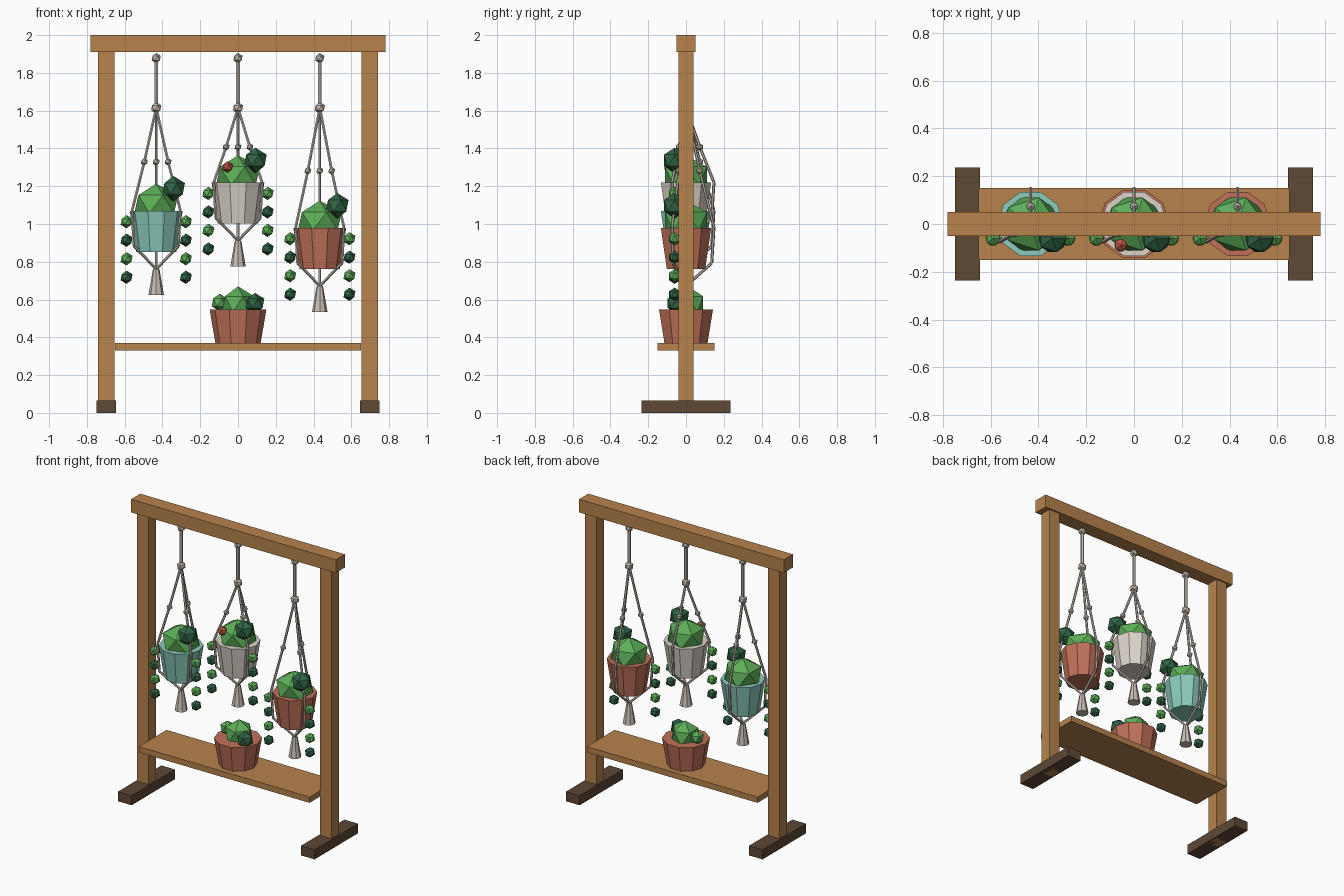
import bpy, bmesh, math
from mathutils import Vector, Matrix

if "Cube" in bpy.data.objects:
    bpy.data.objects.remove(bpy.data.objects["Cube"])


def material(name, r, g, b):
    m = bpy.data.materials.new(name)
    lin = [((c / 255 + 0.055) / 1.055) ** 2.4 for c in (r, g, b)]
    m.diffuse_color = (*lin, 1)
    m.use_nodes = True
    m.node_tree.nodes["Principled BSDF"].inputs["Base Color"].default_value = m.diffuse_color
    return m


WOOD = material("oak wood", 183, 130, 77)
DARK = material("dark wood", 94, 72, 54)
ROPE = material("rope", 200, 190, 180)
CREAM = material("cream glaze", 220, 212, 202)
TEAL = material("teal glaze", 140, 202, 188)
CLAY = material("terracotta", 192, 113, 89)
LEAF = material("light leaf", 93, 174, 88)
DEEP = material("deep leaf", 48, 100, 68)
BLOOM = material("flower red", 192, 92, 68)


def finish(bm, name, mat):
    bmesh.ops.recalc_face_normals(bm, faces=bm.faces)
    me = bpy.data.meshes.new(name)
    bm.to_mesh(me)
    bm.free()
    me.materials.append(mat)
    ob = bpy.data.objects.new(name, me)
    bpy.context.collection.objects.link(ob)
    return ob


def box(name, lo, hi, mat):
    lo, hi = Vector(lo), Vector(hi)
    bm = bmesh.new()
    bmesh.ops.create_cube(bm, size=1, matrix=Matrix.Translation((lo + hi) / 2)
                          @ Matrix.Diagonal((*(hi - lo), 1)))
    return finish(bm, name, mat)


def ball(name, pos, r, mat, squash=1):
    bm = bmesh.new()
    bmesh.ops.create_icosphere(bm, subdivisions=1, radius=r,
                               matrix=Matrix.Translation(pos) @ Matrix.Diagonal((1, 1, squash, 1)))
    return finish(bm, name, mat)


def frustum(name, x, z0, z1, r0, r1, sides, mat):
    # straight-sided tub with one corner pointing along +y
    bm = bmesh.new()
    bmesh.ops.create_cone(bm, cap_ends=True, segments=sides, radius1=r0, radius2=r1, depth=z1 - z0,
                          matrix=Matrix.Translation((x, 0, (z0 + z1) / 2)) @ Matrix.Rotation(math.pi / 2, 4, 'Z'))
    return finish(bm, name, mat)


def rope(name, pts, r):
    bm = bmesh.new()
    pts = [Vector(p) for p in pts]
    for a, b in zip(pts, pts[1:]):
        turn = (b - a).to_track_quat('Z', 'Y').to_matrix().to_4x4()
        bmesh.ops.create_cone(bm, cap_ends=True, segments=6, radius1=r, radius2=r, depth=(b - a).length,
                              matrix=Matrix.Translation((a + b) / 2) @ turn)
    return finish(bm, name, ROPE)


# Frame
box("top_beam", (-0.78, -0.05, 1.91), (0.78, 0.05, 2.0), WOOD)
box("shelf", (-0.65, -0.15, 0.33), (0.65, 0.15, 0.37), WOOD)
for side, x in (("left", -0.697), ("right", 0.697)):
    box(side + "_post", (x - 0.043, -0.04, 0), (x + 0.043, 0.04, 1.91), WOOD)
    box(side + "_foot", (x - 0.052, -0.236, 0), (x + 0.052, 0.236, 0.066), DARK)


# Hanging planters
def planter(tag, x, rim, glaze):
    base, gather, split = rim - 0.217, rim - 0.308, 1.615
    frustum(tag + "_pot", x, base, rim, 0.107, 0.14, 10, glaze)
    # cord, knots and tassel
    rope(tag + "_cord", [(x, 0, 1.9), (x, 0, split)], 0.011)
    ball(tag + "_top_knot", (x, 0, 1.878), 0.027, ROPE)
    ball(tag + "_split_knot", (x, 0, split), 0.03, ROPE)
    mid = split - 0.525 * (split - rim)
    for i in range(3):
        a = math.radians(90 + 120 * i)
        path = [(x + r * math.cos(a), r * math.sin(a), z) for r, z in
                ((0, split), (0.073, mid), (0.148, rim), (0.136, base + 0.03), (0, gather))]
        rope(f"{tag}_strand_{i}", path, 0.008)
        ball(f"{tag}_strand_knot_{i}", path[1], 0.02, ROPE)
    frustum(tag + "_tassel", x, gather - 0.138, gather, 0.041, 0.017, 8, ROPE)
    # foliage and trailing vines
    ball(tag + "_foliage", (x, 0, rim + 0.035), 0.13, LEAF, 0.83)
    ball(tag + "_side_foliage", (x + 0.092, -0.06, rim + 0.117), 0.067, DEEP)
    for s, side in ((-1, "left"), (1, "right")):
        for k in range(4):
            ball(f"{tag}_{side}_vine_{k}", (x + s * 0.157, -0.06, rim - 0.058 - 0.098 * k),
                 0.035, DEEP if k % 2 else LEAF)


planter("left", -0.433, 1.07, TEAL)
planter("middle", 0, 1.22, CREAM)
planter("right", 0.433, 0.98, CLAY)
ball("flower", (-0.055, -0.088, 1.302), 0.031, BLOOM)

# Shelf planter
frustum("shelf_pot", 0, 0.37, 0.547, 0.12, 0.15, 10, CLAY)
ball("shelf_foliage", (0, 0.01, 0.575), 0.095, LEAF)
ball("shelf_foliage_left", (-0.098, 0.02, 0.585), 0.046, LEAF)
ball("shelf_foliage_right", (0.09, -0.05, 0.58), 0.055, DEEP)
